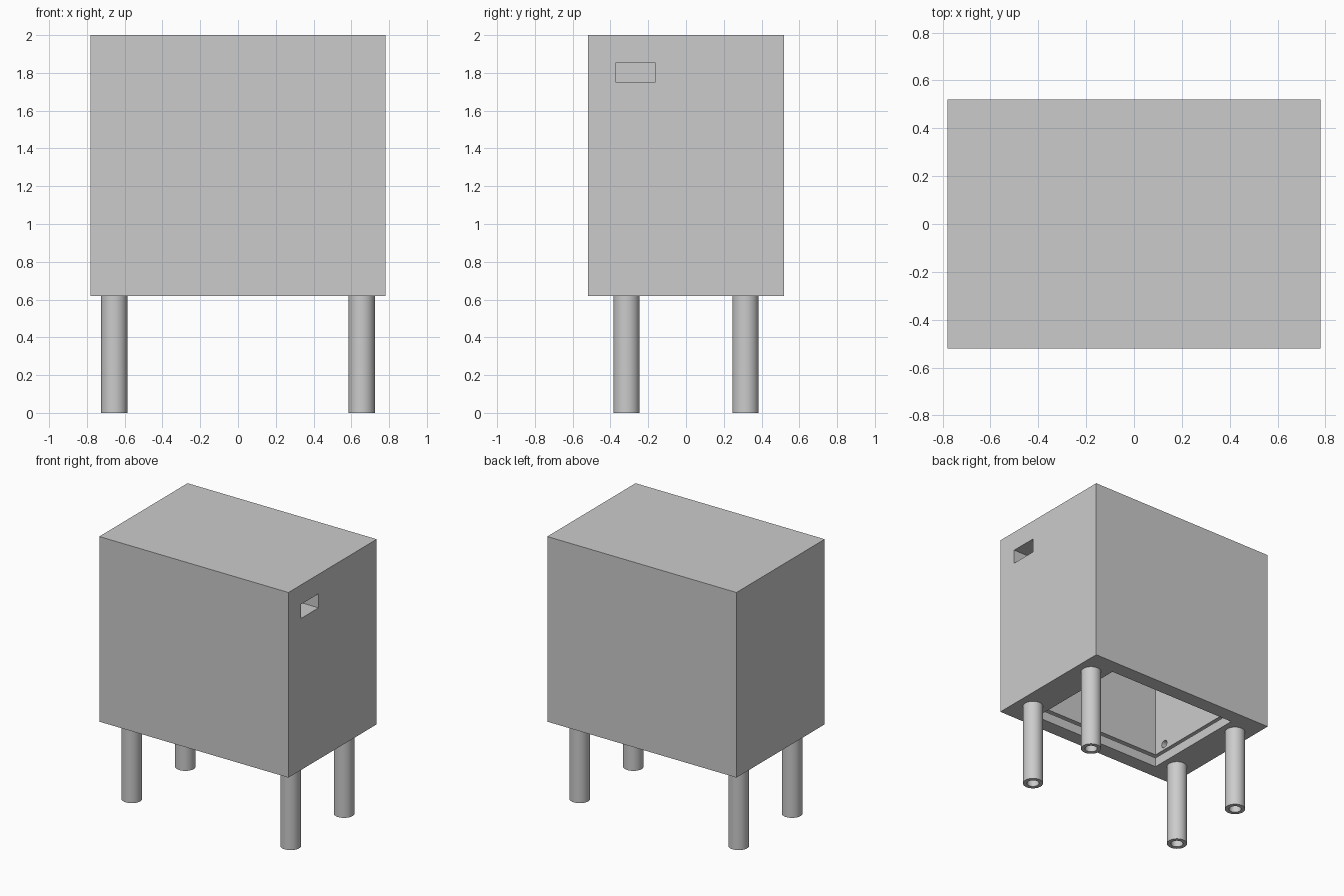
import bpy
import math

if "Cube" in bpy.data.objects:
    bpy.data.objects.remove(bpy.data.objects["Cube"], do_unlink=True)

grey = bpy.data.materials.new("plain grey")
grey.use_nodes = True
grey.diffuse_color = (0.6, 0.6, 0.6, 1)
grey.node_tree.nodes["Principled BSDF"].inputs["Base Color"].default_value = (0.6, 0.6, 0.6, 1)


def box(name, lo, hi):
    """Box between two opposite corners."""
    centre = [(a + b) / 2 for a, b in zip(lo, hi)]
    bpy.ops.mesh.primitive_cube_add(size=1, location=centre)
    ob = bpy.context.object
    ob.name = name
    ob.scale = [b - a for a, b in zip(lo, hi)]
    bpy.ops.object.transform_apply(location=True, rotation=True, scale=True)
    ob.data.materials.append(grey)
    return ob


def rod(name, centre, radius, length, turn=(0, 0, 0)):
    """Cylinder about its centre."""
    bpy.ops.mesh.primitive_cylinder_add(vertices=48, radius=radius, depth=length,
                                        location=centre, rotation=turn)
    ob = bpy.context.object
    ob.name = name
    bpy.ops.object.transform_apply(location=True, rotation=True, scale=True)
    ob.data.materials.append(grey)
    return ob


def cut(target, cutter):
    """Subtract the cutter from the target and discard it."""
    mod = target.modifiers.new("cut", "BOOLEAN")
    mod.operation = "DIFFERENCE"
    mod.solver = "EXACT"
    mod.object = cutter
    activate(target)
    bpy.ops.object.modifier_apply(modifier=mod.name)
    bpy.data.objects.remove(cutter, do_unlink=True)


def activate(ob):
    bpy.ops.object.select_all(action="DESELECT")
    ob.select_set(True)
    bpy.context.view_layer.objects.active = ob


X, Y, BASE, TOP = 0.78, 0.52, 0.62, 2.0
IN_X, IN_Y, CEILING = 0.54, 0.41, 1.89
LEG_X, LEG_Y, LEG_R, BORE_R = 0.655, 0.315, 0.07, 0.042
HOLE_Z, HOLE_R = 0.76, 0.028

# Thick-walled housing, open underneath
housing = box("housing", (-X, -Y, BASE), (X, Y, TOP))
cut(housing, box("cavity", (-IN_X, -IN_Y, BASE - 0.1), (IN_X, IN_Y, CEILING)))

# Groove for a bottom panel
g = 0.035
cut(housing, box("groove", (-IN_X - g, -IN_Y - g, 0.69), (IN_X + g, IN_Y + g, 0.715)))

# Slot through the left wall
cut(housing, box("slot", (IN_X - 0.1, -0.37, 1.75), (X + 0.1, -0.165, 1.855)))

# Legs with bores that continue into the housing and meet the cross holes
for sx, side in ((1, "left"), (-1, "right")):
    for sy, end in ((-1, "front"), (1, "back")):
        x, y = sx * LEG_X, sy * LEG_Y
        leg = rod(f"{end}_{side}_leg", (x, y, BASE / 2), LEG_R, BASE)
        cut(leg, rod("leg_bore", (x, y, BASE / 2), BORE_R, BASE + 0.2))
        activate(leg)
        bpy.ops.object.shade_smooth_by_angle(angle=math.radians(30))
        top = HOLE_Z + 0.04
        cut(housing, rod("housing_bore", (x, y, (BASE - 0.1 + top) / 2), BORE_R, top - BASE + 0.1))
        inner = sx * (IN_X - 0.05)
        cut(housing, rod("cross_hole", ((x + inner) / 2, y, HOLE_Z), HOLE_R,
                         abs(x - inner), (0, math.pi / 2, 0)))

activate(housing)
bpy.ops.object.shade_smooth_by_angle(angle=math.radians(30))
